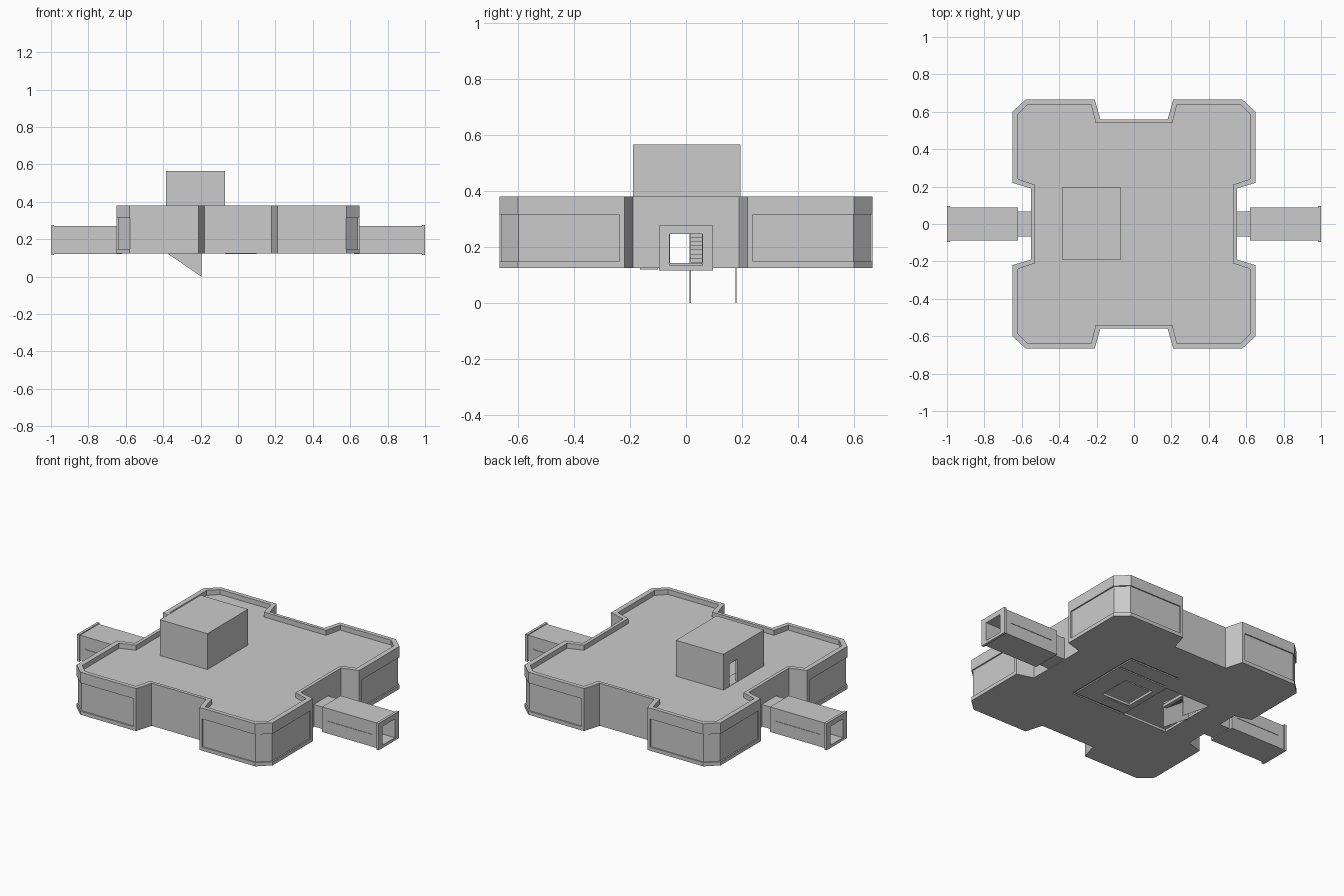
import bpy, bmesh

if "Cube" in bpy.data.objects:
    bpy.data.objects.remove(bpy.data.objects["Cube"])


def prism(name, pts, z0, z1):
    """Upright prism from an outline in x, y."""
    bm = bmesh.new()
    face = bm.faces.new([bm.verts.new((x, y, z0)) for x, y in pts])
    ext = bmesh.ops.extrude_face_region(bm, geom=[face])
    for v in ext["geom"]:
        if isinstance(v, bmesh.types.BMVert):
            v.co.z = z1
    bmesh.ops.recalc_face_normals(bm, faces=bm.faces)
    me = bpy.data.meshes.new(name)
    bm.to_mesh(me)
    bm.free()
    ob = bpy.data.objects.new(name, me)
    bpy.context.collection.objects.link(ob)
    return ob


def box(name, x0, x1, y0, y1, z0, z1):
    x0, x1 = min(x0, x1), max(x0, x1)
    return prism(name, [(x0, y0), (x1, y0), (x1, y1), (x0, y1)], z0, z1)


def cut(target, cutter):
    mod = target.modifiers.new("cut", 'BOOLEAN')
    mod.operation = 'DIFFERENCE'
    mod.solver = 'EXACT'
    mod.object = cutter
    bpy.context.view_layer.objects.active = target
    bpy.ops.object.modifier_apply(modifier=mod.name)
    bpy.data.objects.remove(cutter)


def four_way(q):
    """Mirror a quarter outline into a full closed outline."""
    right = q + [(x, -y) for x, y in reversed(q)]
    return right + [(-x, y) for x, y in reversed(right)]


OUTER = four_way([(.18, .56), (.21, .665), (.58, .665), (.65, .60), (.65, .22), (.55, .19)])
INNER = four_way([(.205, .54), (.23, .64), (.567, .64), (.62, .588), (.62, .24), (.53, .21)])

# main building with parapet and hollow inside
body = prism("building", OUTER, .125, .38)
cut(body, prism("parapet_cut", INNER, .35, .5))
cut(body, prism("room_cut", INNER, .14, .335))

# shallow recessed panels wrapping each corner block
PANEL = [(.228, .72), (.228, .658), (.577, .658), (.642, .597), (.642, .24), (.72, .24), (.72, .72)]
for sx in (-1, 1):
    for sy in (-1, 1):
        cut(body, prism("panel_cut", [(x * sx, y * sy) for x, y in PANEL], .147, .315))

# stairwell, floor hatch and corridor openings
cut(body, box("floor_well_cut", -.375, -.075, -.18, .185, .1, .2))
cut(body, box("roof_well_cut", -.31, -.085, -.175, .18, .3, .4))
cut(body, box("hatch_cut", -.04, .15, -.09, .11, .1, .2))
for s in (-1, 1):
    cut(body, box("doorway_cut", s * .5, s * .6, -.057, .057, .142, .245))

# grooves around the hatch on the underside
for g in ((-.06, .28, .298, .31), (-.06, .28, -.185, -.173), (.27, .282, -.17, .295), (-.06, .262, .19, .20)):
    cut(body, box("groove_cut", *g, .1, .132))
box("underside_plate", -.07, .1, -.165, -.10, .120, .1255)

# roof house with a doorway facing -x
house = box("roof_house", -.385, -.07, -.19, .195, .349, .565)
cut(house, box("house_room_cut", -.37, -.085, -.175, .18, .3, .55))
cut(house, box("house_door_cut", -.45, -.36, .06, .14, .352, .485))

# stairs: two thin side plates with steps between
for y in (.015, .178):
    bm = bmesh.new()
    rows = []
    for dy in (-.002, .002):
        rows.append([bm.verts.new((x, y + dy, z)) for x, z in
                     ((-.195, 0), (-.195, .16), (-.372, .28), (-.372, .12))])
    a, b = rows
    bm.faces.new(a)
    bm.faces.new(b[::-1])
    for i in range(4):
        j = (i + 1) % 4
        bm.faces.new((a[i], b[i], b[j], a[j]))
    bmesh.ops.recalc_face_normals(bm, faces=bm.faces)
    me = bpy.data.meshes.new("stair_side")
    bm.to_mesh(me)
    bm.free()
    bpy.context.collection.objects.link(bpy.data.objects.new("stair_side", me))
for i in range(8):
    x = -.195 - i * .022
    box("step", x - .022, x, .017, .176, .127 + i * .015, .145 + i * .015)

# side corridors: neck, tube and end flange, all hollow
for s in (-1, 1):
    parts = [box("corridor_neck", s * .545, s * .622, -.067, .067, .128, .26),
             box("corridor", s * .62, s * .99, -.088, .088, .122, .272),
             box("corridor_flange", s * .985, s, -.096, .096, .116, .277)]
    for p in parts:
        cut(p, box("tunnel_cut", s * .5, s * 1.1, -.058, .058, .133, .245))
    # shallow side panels on the corridor
    for sy in (-1, 1):
        y = sorted((sy * .085, sy * .12))
        cut(parts[1], box("side_cut", s * .66, s * .95, y[0], y[1], .195, .199))
